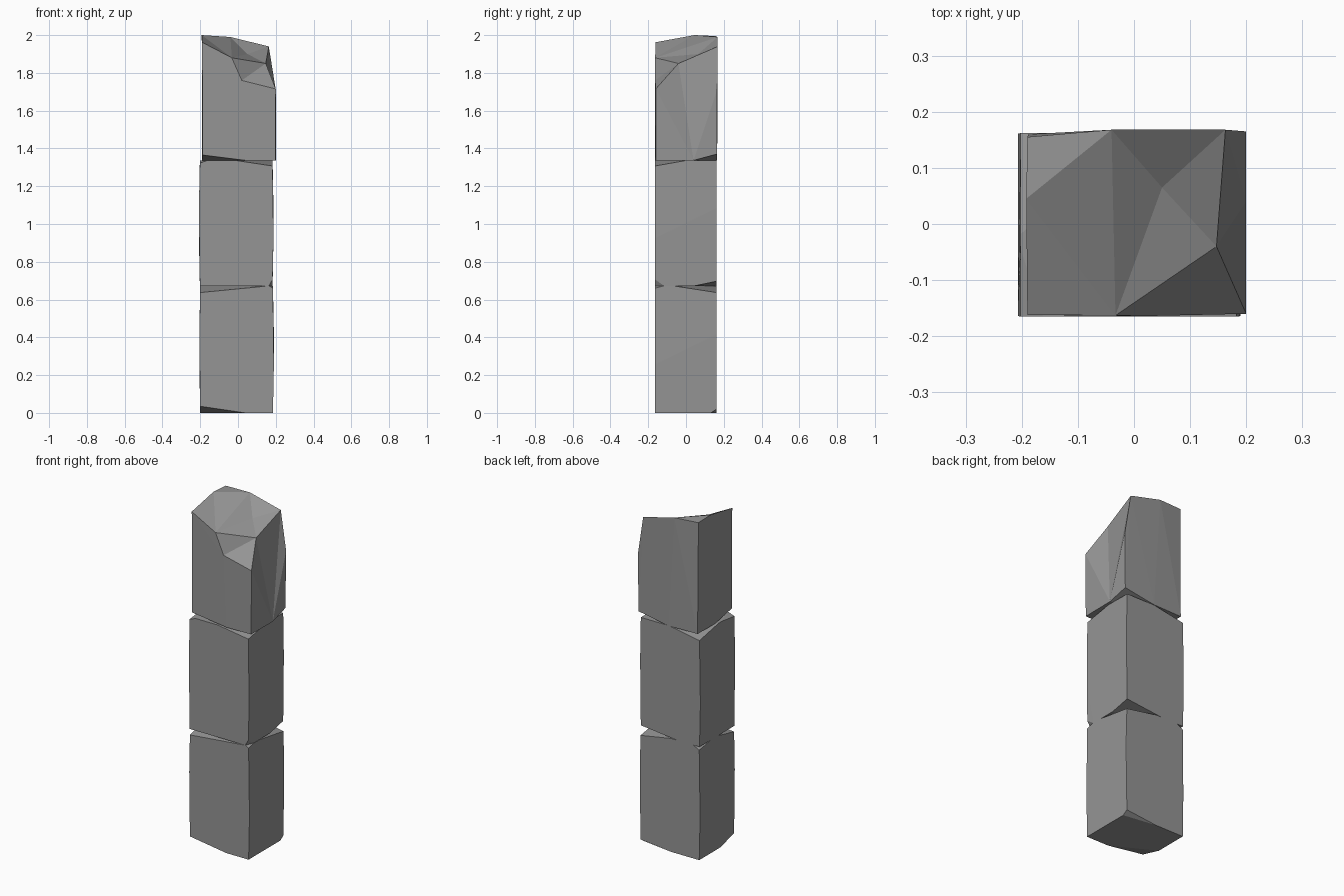
import bpy, bmesh

if "Cube" in bpy.data.objects:
    bpy.data.objects.remove(bpy.data.objects["Cube"])

# Dark grey stone
stone_mat = bpy.data.materials.new("dark_stone")
stone_mat.diffuse_color = (0.3, 0.3, 0.3, 1.0)
stone_mat.use_nodes = True
stone_mat.node_tree.nodes["Principled BSDF"].inputs["Base Color"].default_value = stone_mat.diffuse_color


def finish(bm, name):
    bmesh.ops.recalc_face_normals(bm, faces=bm.faces)
    mesh = bpy.data.meshes.new(name)
    bm.to_mesh(mesh)
    bm.free()
    mesh.materials.append(stone_mat)
    obj = bpy.data.objects.new(name, mesh)
    bpy.context.collection.objects.link(obj)
    return obj


def stone(name, x0, x1, y0, y1, z0, z1, chips):
    """Worn block: hull of a box whose chipped corners become three points.
    chips: (x side, y side, z side) -> chip length along x, y, z"""
    bm = bmesh.new()
    inset = 0.005
    for sx in (-1, 1):
        for sy in (-1, 1):
            x, y = (x0, x1)[sx > 0], (y0, y1)[sy > 0]
            # slight belly at mid height
            bm.verts.new((x, y - sy * 0.003, (z0 + z1) / 2 + 0.08 * sx * sy))
            for sz in (-1, 1):
                cx, cy, cz = x - sx * inset, y - sy * 0.002, (z0, z1)[sz > 0]
                a, b, c = chips.get((sx, sy, sz), (0, 0, 0))
                for p in {(cx - sx * a, cy, cz), (cx, cy - sy * b, cz), (cx, cy, cz - sz * c)}:
                    bm.verts.new(p)
    bmesh.ops.remove_doubles(bm, verts=bm.verts, dist=1e-5)
    bmesh.ops.convex_hull(bm, input=bm.verts)
    loose = [v for v in bm.verts if not v.link_faces]
    bmesh.ops.delete(bm, geom=loose, context='VERTS')
    return finish(bm, name)


# Two lower stones
stone("lower_stone", -0.205, 0.19, -0.167, 0.164, 0.0, 0.672, {
    (-1, -1, -1): (0.24, 0.13, 0.035),
    (1, 1, -1): (0.20, 0.03, 0.02),
    (-1, -1, 1): (0.36, 0.16, 0.035),
    (1, 1, 1): (0.20, 0.28, 0.035),
    (-1, 1, 1): (0.04, 0.12, 0.02),
    (1, -1, 1): (0.02, 0.10, 0.012)})
stone("middle_stone", -0.207, 0.188, -0.167, 0.164, 0.672, 1.337, {
    (1, -1, -1): (0.02, 0.05, 0.035),
    (1, 1, -1): (0.24, 0.12, 0.025),
    (1, -1, 1): (0.20, 0.17, 0.03),
    (-1, 1, 1): (0.20, 0.18, 0.035),
    (-1, -1, 1): (0.04, 0.12, 0.015)})

# Broken top stone: upper points, then the chipped base
P = dict(
    A=(-0.19, 0.155, 1.995), B=(-0.04, 0.168, 1.99), C=(0.163, 0.168, 1.94),
    D=(0.147, -0.04, 1.85), E=(0.2, -0.16, 1.715), F=(-0.033, -0.163, 1.88),
    G=(-0.19, -0.162, 1.962), H=(-0.192, 0.045, 2.0), I=(0.05, 0.065, 1.90),
    J=(0.20, 0.165, 1.71), K=(0.02, -0.164, 1.76),
    p=(-0.187, -0.162, 1.365), q=(0.04, -0.163, 1.337), r=(-0.19, 0.0, 1.337),
    s=(0.197, 0.163, 1.37), t=(0.20, 0.04, 1.337), u=(0.0, 0.165, 1.337),
    v=(0.198, -0.16, 1.337), w=(-0.188, 0.16, 1.337))
FACES = ("ABH HBFG BCI BIF FID ICD FDK KDE "      # broken crown
         "CDt CtJ Jts DEt Evt "                   # right side
         "AwusJCB AHGprw GFKEvqp "                # back, left, front
         "pqr rqvtuw tsu")                        # base
bm = bmesh.new()
verts = {k: bm.verts.new(co) for k, co in P.items()}
for f in FACES.split():
    bm.faces.new([verts[k] for k in f])
bmesh.ops.triangulate(bm, faces=bm.faces)
finish(bm, "broken_top_stone")
